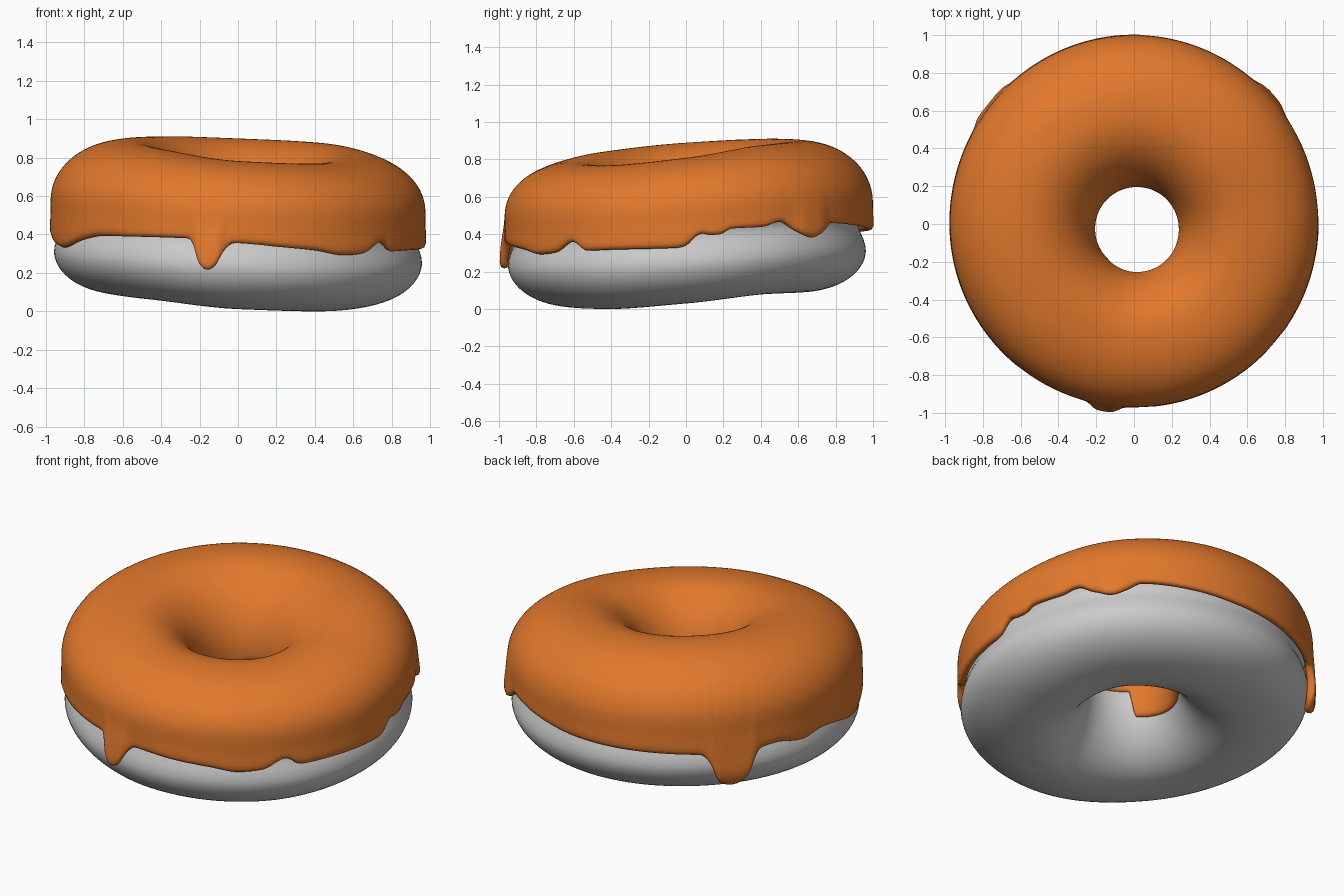
import bpy, bmesh, math
from math import sin, cos, pi, exp, radians

if "Cube" in bpy.data.objects:
    bpy.data.objects.remove(bpy.data.objects["Cube"])

# periodic controls: angle in degrees (0 = right, 90 = back) -> height
BASE = [(0, .03), (45, .08), (90, .09), (135, .10), (180, .09), (225, .06), (270, .012), (315, 0)]
OUTER_EDGE = [(0, .34), (3, .39), (5, .405), (7, .395), (11, .40), (14, .43), (25, .44), (31, .465),
              (37, .41), (42.5, .38), (48, .41), (52, .46), (70, .445), (90, .42), (130, .40),
              (133.5, .33), (135.5, .25), (140.5, .22), (145, .25), (147.5, .33), (150, .40),
              (156, .41), (167, .38), (175, .40),
              (200, .33), (213, .37), (223, .39), (254.5, .38), (256.8, .31), (257.8, .25),
              (260.7, .22), (263.5, .24), (266, .31), (268.5, .355), (282, .335), (295, .315),
              (305, .29), (313, .30), (320.5, .36), (326, .31), (335, .315), (357, .325)]
INNER_EDGE = [(0, .42), (60, .45), (110, .43), (140, .33), (180, .31), (221, .32), (231, .47), (300, .45)]
DRIPS = [(42.5, 6, .018), (140.5, 7, .027), (261, 4.5, .035)]   # angle, half width, bulge
R, B = .58, .385
UP, DOWN, MID = .105, .155, .3   # straight middle of the outer side


def curve(pts, deg):
    """Smooth periodic interpolation without overshoot."""
    n = len(pts)
    deg %= 360

    def p(i):
        a, v = pts[i % n]
        return a + 360 * (i // n), v

    def slope(i):
        return (p(i + 1)[1] - p(i)[1]) / (p(i + 1)[0] - p(i)[0])

    def tangent(i):
        s, t = slope(i - 1), slope(i)
        return 0 if s * t <= 0 else 2 * s * t / (s + t)

    i = max(k for k in range(n) if pts[k][0] <= deg)
    h = p(i + 1)[0] - p(i)[0]
    t = (deg - p(i)[0]) / h
    return ((2*t**3 - 3*t*t + 1) * p(i)[1] + (t**3 - 2*t*t + t) * h * tangent(i)
            + (3*t*t - 2*t**3) * p(i + 1)[1] + (t**3 - t*t) * h * tangent(i + 1))


def ring_point(deg, phi, grow, groove=0):
    """Point on the ring: two bulges with a straight middle outside, round inside."""
    c, s = cos(phi), sin(phi)
    b = B + grow
    t = radians(deg)
    if c >= 0:
        if phi > pi:
            phi -= 2 * pi
        a = max(0, abs(phi) - MID) / (pi / 2 - MID) * pi / 2
        flat = min(1, abs(phi) / MID)
        if phi >= 0:
            z = UP * flat + (b - UP) * sin(a)
            r = R + (.375 + grow) * cos(a) ** .95
        else:
            z = -DOWN * flat - (b - DOWN) * sin(a)
            r = R + (.378 + grow) * cos(a) ** .9
        z += B
        r -= groove * exp(-((z - .36) / .075) ** 2)
    else:
        r, z = R + (.34 + grow) * c, b * s + B
    z += .022 * cos(t - radians(118)) * max(0, s) ** 2
    k = max(0, -c)
    return (r * cos(t) + .015 * k, r * sin(t) + .005 - .03 * k, z + curve(BASE, deg))


def outer_angle(z):
    """Section angle for a height (relative to the middle) on the outer side."""
    if z >= 0:
        return MID * min(1, z / UP)
    if z >= -DOWN:
        return MID * z / DOWN
    return -MID - math.asin(min(.98, (-z - DOWN) / (B - DOWN))) * (pi / 2 - MID) / (pi / 2)


def grid_object(name, nu, nv, close_v, fn):
    bm = bmesh.new()
    rows = [[bm.verts.new(fn(i, j)) for j in range(nv)] for i in range(nu)]
    for i in range(nu):
        a, b = rows[i], rows[(i + 1) % nu]
        for j in range(nv if close_v else nv - 1):
            k = (j + 1) % nv
            bm.faces.new((a[j], b[j], b[k], a[k])).smooth = True
    me = bpy.data.meshes.new(name)
    bm.to_mesh(me)
    bm.free()
    ob = bpy.data.objects.new(name, me)
    bpy.context.collection.objects.link(ob)
    return ob


# dough ring with a shallow groove around its side
grid_object("dough", 128, 96, True,
            lambda i, j: ring_point(i * 360 / 128, j * 2 * pi / 96, 0, .04))

# icing sheet with a dripping edge
NU, NV = 320, 34


def icing_point(i, j):
    deg = i * 360 / NU
    mid = curve(BASE, deg) + B
    lo = outer_angle(curve(OUTER_EDGE, deg) - mid)
    hi = pi - math.asin((curve(INNER_EDGE, deg) - mid) / B)
    phi = lo + (hi - lo) * j / (NV - 1)
    grow = .02
    if cos(phi) > 0:
        grow += .02 * max(0, sin(radians(deg))) ** 2 * cos(phi)
        low = exp(-(max(0, phi - lo) / .4) ** 2)
        for a, w, h in DRIPS:
            grow += h * low * exp(-((deg - a) / w) ** 4)
    return ring_point(deg, phi, grow)


icing = grid_object("icing", NU, NV, False, icing_point)
solid = icing.modifiers.new("thickness", 'SOLIDIFY')
solid.thickness, solid.offset = .045, -1
sub = icing.modifiers.new("round", 'SUBSURF')
sub.levels = sub.render_levels = 1

mat = bpy.data.materials.new("orange_icing")
mat.diffuse_color = (.76, .19, .025, 1)
mat.use_nodes = True
mat.node_tree.nodes["Principled BSDF"].inputs["Base Color"].default_value = mat.diffuse_color
icing.data.materials.append(mat)
